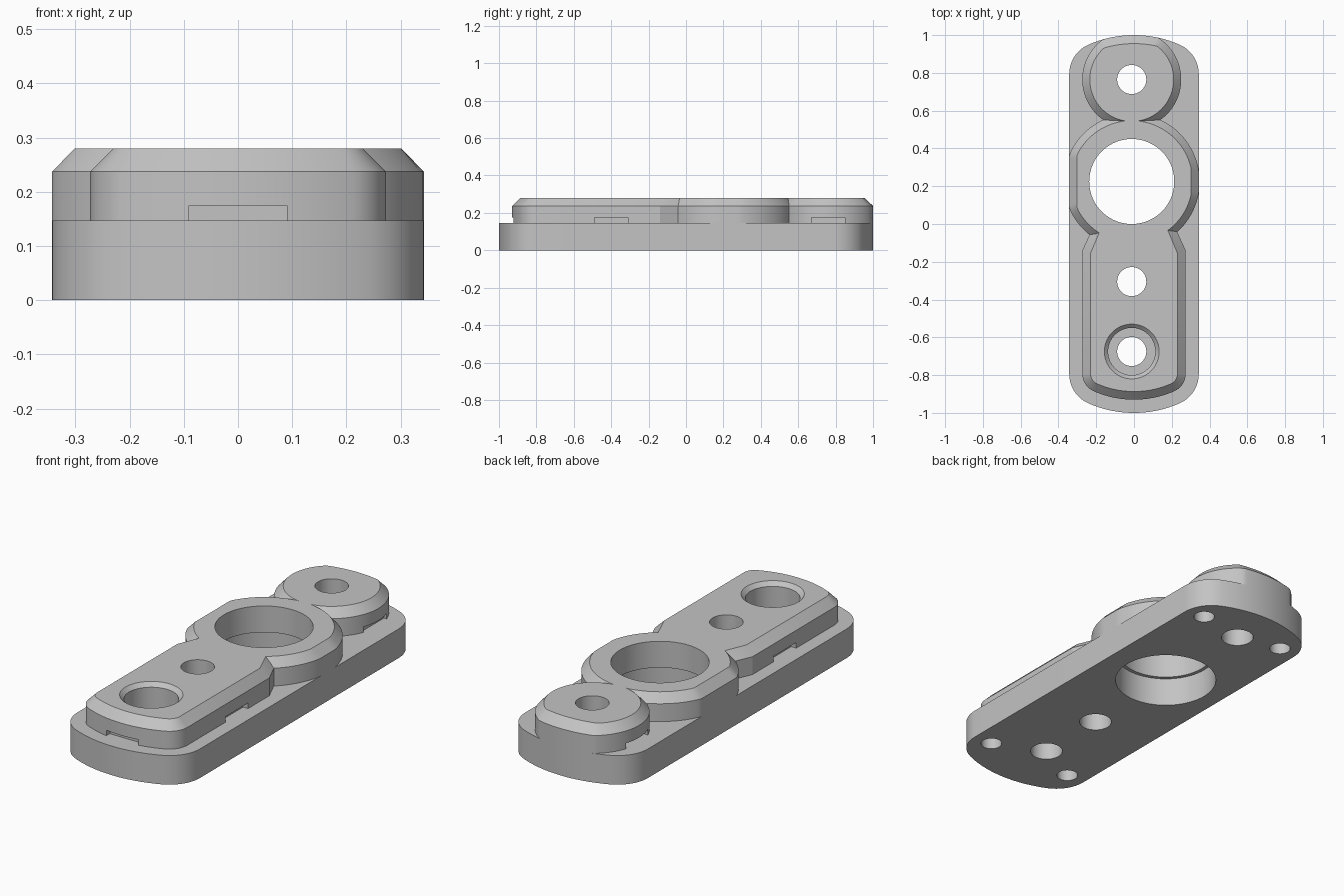
import bpy, bmesh
from math import sin, cos, pi, atan2, sqrt

old = bpy.data.objects.get("Cube")
if old:
    bpy.data.objects.remove(old, do_unlink=True)

GREY = (0.55, 0.55, 0.55, 1)
grey = bpy.data.materials.new("plain grey")
grey.use_nodes = True
grey.diffuse_color = GREY
grey.node_tree.nodes["Principled BSDF"].inputs["Base Color"].default_value = GREY

HALF, END_R, CORNER_R = 0.343, 0.6, 0.17     # plan outline
PLATE, WALL, TOP = 0.147, 0.237, 0.28        # heights
HOLE_X = -0.012
SEG = 128


def loft(name, levels):
    """Solid through matching outlines, given as (points, z) from bottom to top."""
    bm = bmesh.new()
    rings = [[bm.verts.new((x, y, z)) for x, y in pts] for pts, z in levels]
    n = len(rings[0])
    for a, b in zip(rings, rings[1:]):
        for i in range(n):
            j = (i + 1) % n
            bm.faces.new((a[i], a[j], b[j], b[i]))
    bm.faces.new(rings[0][::-1])
    bm.faces.new(rings[-1])
    bmesh.ops.recalc_face_normals(bm, faces=bm.faces[:])
    mesh = bpy.data.meshes.new(name)
    bm.to_mesh(mesh)
    bm.free()
    mesh.materials.append(grey)
    obj = bpy.data.objects.new(name, mesh)
    bpy.context.collection.objects.link(obj)
    return obj


def arc(cx, cy, r, a0, a1, n):
    return [(cx + r * cos(a0 + (a1 - a0) * i / n),
             cy + r * sin(a0 + (a1 - a0) * i / n)) for i in range(n + 1)]


def circle(y, r, x=HOLE_X):
    return arc(x, y, r, 0, 2 * pi, SEG)[:-1]


def end_outline(inset, side):
    """Bowed end with rounded corners; side is 1 for back, -1 for front."""
    fx = HALF - CORNER_R
    dy = sqrt((END_R - CORNER_R) ** 2 - fx ** 2)
    cy, t = 1 - END_R, atan2(dy, fx)
    r = CORNER_R - inset
    pts = arc(fx, cy + dy, r, 0, t, 12)
    pts += arc(0, cy, END_R - inset, t, pi - t, 24)[1:-1]
    pts += arc(-fx, cy + dy, r, pi - t, pi, 12)
    return [(side * x, side * y) for x, y in pts]


def box(x, y, z, sx, sy, sz):
    pts = [(x + i * sx / 2, y + j * sy / 2)
           for i, j in ((-1, -1), (1, -1), (1, 1), (-1, 1))]
    return loft("cutter", [(pts, z - sz / 2), (pts, z + sz / 2)])


def bore(y, steps, x=HOLE_X):
    """Turned cutter from (radius, z) steps."""
    return loft("cutter", [(circle(y, r, x), z) for r, z in steps])


def combine(target, other, operation):
    other.hide_render = True
    mod = target.modifiers.new("join", 'BOOLEAN')
    mod.operation, mod.solver, mod.object = operation, 'EXACT', other
    bpy.context.view_layer.objects.active = target
    bpy.ops.object.modifier_apply(modifier=mod.name)
    bpy.data.objects.remove(other, do_unlink=True)


def chamfered(name, outline):
    """Raised block: upright wall, then a sloped rim; outline takes the level."""
    return loft(name, [(outline(0), PLATE), (outline(0), WALL), (outline(1), TOP)])


# Raised outlines: level 0 is the wall, level 1 the top edge
def arm_outline(level):
    pts = end_outline(0.07 + 0.043 * level, -1)
    w, y = HALF - 0.07 - 0.043 * level, -0.14 - 0.015 * level
    return pts + [(w, y), (w - 0.107, 0.1), (0.107 - w, 0.1), (-w, y)]


def collar_outline(level):
    lim = HALF - 0.042 * level
    return [(max(-lim, min(lim, x)), y)
            for x, y in circle(0.225, 0.36 - 0.038 * level)]


def boss_outline(level):
    r = END_R - 0.045 * level
    return [(x, min(y, 1 - END_R + sqrt(r * r - x * x)))
            for x, y in circle(0.765, 0.262 - 0.04 * level)]


# Base plate with its bores and blind corner holes
plate = loft("base_plate", [(end_outline(0, 1) + end_outline(0, -1), z)
                            for z in (0, PLATE)])
combine(plate, bore(0.225, [(0.243, -0.1), (0.243, 0.4)]), 'DIFFERENCE')
for side in (-1, 1):
    for y in (0.815, -0.79):
        combine(plate, bore(y, [(0.05, -0.1), (0.05, 0.1)], side * 0.24), 'DIFFERENCE')

# Raised cover: arm, collar and round boss in one piece
cover = chamfered("raised_cover", arm_outline)
combine(cover, chamfered("collar", collar_outline), 'UNION')
combine(cover, chamfered("boss", boss_outline), 'UNION')
combine(cover, bore(0.225, [(0.225, -0.1), (0.225, 0.4)]), 'DIFFERENCE')

# Bolt holes through both, one with a counterbore
for part in (plate, cover):
    for y in (0.765, -0.305):
        combine(part, bore(y, [(0.077, -0.1), (0.077, 0.4)]), 'DIFFERENCE')
    combine(part, bore(-0.675, [(0.077, -0.1), (0.077, 0.1), (0.125, 0.1), (0.125, 0.26),
                                (0.145, TOP), (0.145, 0.4)]), 'DIFFERENCE')

# Pry slots along the foot of the cover
for side in (-1, 1):
    combine(cover, box(side * 0.28, -0.4, 0.15, 0.07, 0.18, 0.05), 'DIFFERENCE')
    combine(cover, box(side * 0.26, 0.76, 0.15, 0.08, 0.18, 0.05), 'DIFFERENCE')
combine(cover, box(0, -0.93, 0.15, 0.18, 0.07, 0.05), 'DIFFERENCE')

# Smooth curved walls, crisp edges
for part in (plate, cover):
    bpy.ops.object.select_all(action='DESELECT')
    part.select_set(True)
    bpy.context.view_layer.objects.active = part
    bpy.ops.object.shade_smooth_by_angle(angle=0.4)
